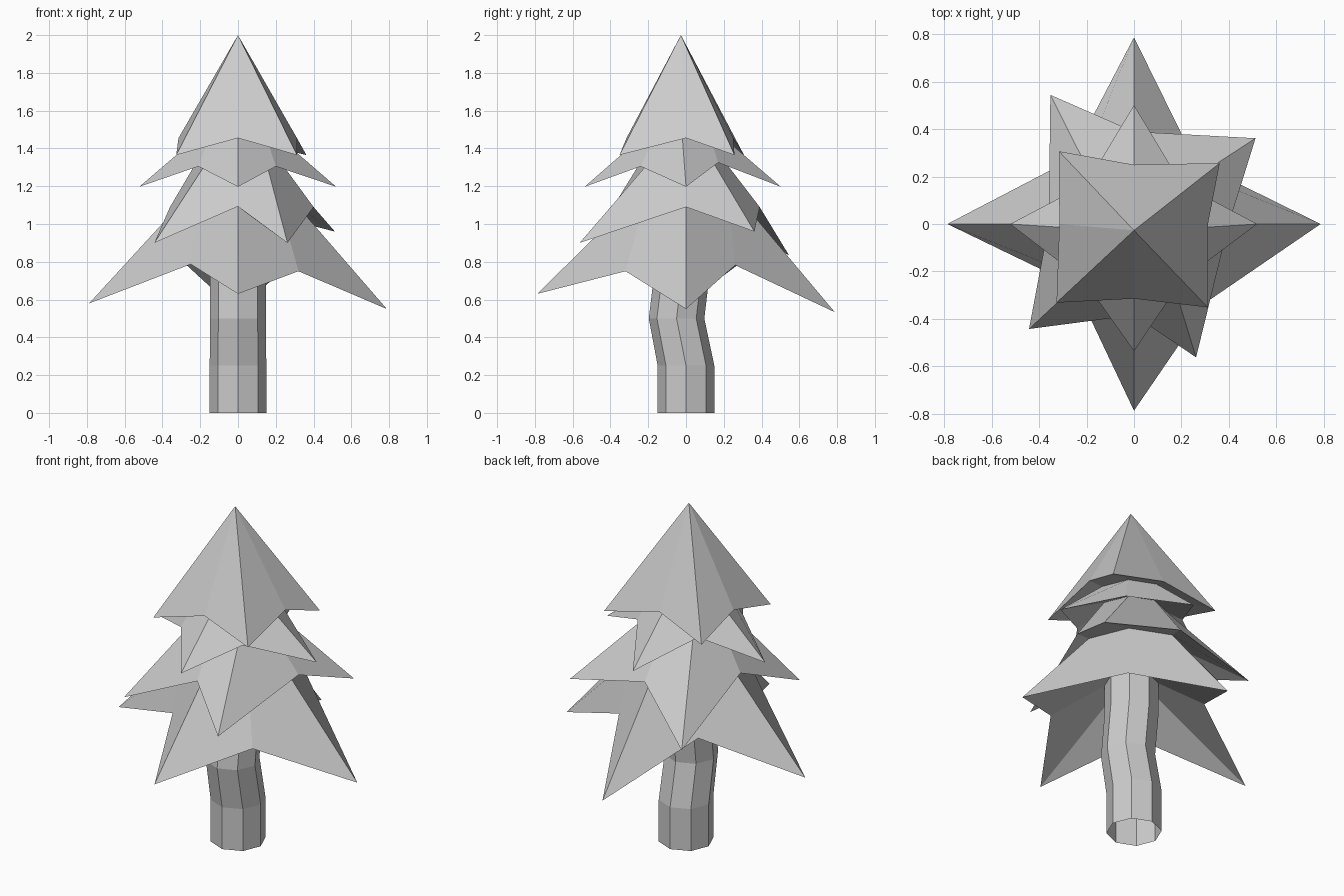
import bpy
from math import cos, sin, pi


def ring(r, z, y=0.0):
    """Octagon of radius r, shifted along y."""
    return [(r * cos(i * pi / 4), y + r * sin(i * pi / 4), z) for i in range(8)]


def loft(name, rings, apex=None):
    """Skin stacked 8-point rings, optionally closing to an apex."""
    verts = [p for r in rings for p in r]
    faces = []
    for k in range(len(rings) - 1):
        for i in range(8):
            a, b = k * 8 + i, k * 8 + (i + 1) % 8
            faces.append((a, b, b + 8, a + 8))
    if apex:
        verts.append(apex)
        base = (len(rings) - 1) * 8
        faces += [(base + i, base + (i + 1) % 8, len(verts) - 1) for i in range(8)]
    mesh = bpy.data.meshes.new(name)
    mesh.from_pydata(verts, [], faces)
    mesh.update()
    obj = bpy.data.objects.new(name, mesh)
    bpy.context.collection.objects.link(obj)
    return obj


# Bent octagonal trunk, open at the bottom, running up inside the lowest tier
top = ring(0.147, 0.93, -0.02)
loft("trunk", [ring(0.15, 0), ring(0.15, 0.25), ring(0.147, 0.5, -0.05),
               ring(0.147, 0.75, -0.02), top])

# Ragged star-shaped hems of the four branch tiers, counter-clockwise from +x
tier_1 = [(0.788, 0, 0.55), (0.26, 0.26, 0.782), (0, 0.788, 0.533), (-0.27, 0.27, 0.78),
          (-0.788, 0, 0.58), (-0.25, -0.26, 0.787), (0, -0.788, 0.63), (0.32, -0.32, 0.75)]
tier_2 = [(0.40, 0, 1.09), (0.513, 0.362, 0.96), (0, 0.39, 1.09), (-0.353, 0.545, 0.835),
          (-0.36, 0, 1.09), (-0.443, -0.443, 0.90), (0, -0.385, 1.093), (0.262, -0.563, 0.90)]
tier_3 = [(0.52, 0, 1.197), (0.20, 0.17, 1.325), (0, 0.502, 1.197), (-0.20, 0.17, 1.325),
          (-0.523, 0, 1.197), (-0.21, -0.24, 1.305), (0, -0.537, 1.197), (0.20, -0.24, 1.305)]
tier_4 = [(0.312, 0, 1.455), (0.362, 0.257, 1.365), (0, 0.25, 1.455), (-0.317, 0.307, 1.365),
          (-0.315, 0, 1.455), (-0.327, -0.332, 1.365), (0, -0.315, 1.455), (0.312, -0.352, 1.365)]

# Foliage: each hem folds under to the narrower top of the tier below
loft("foliage", [top, tier_1, ring(0.32, 1.09), tier_2,
                 ring(0.195, 1.37, -0.02), tier_3, ring(0.21, 1.465, -0.02), tier_4],
     apex=(0, -0.027, 2.0))
